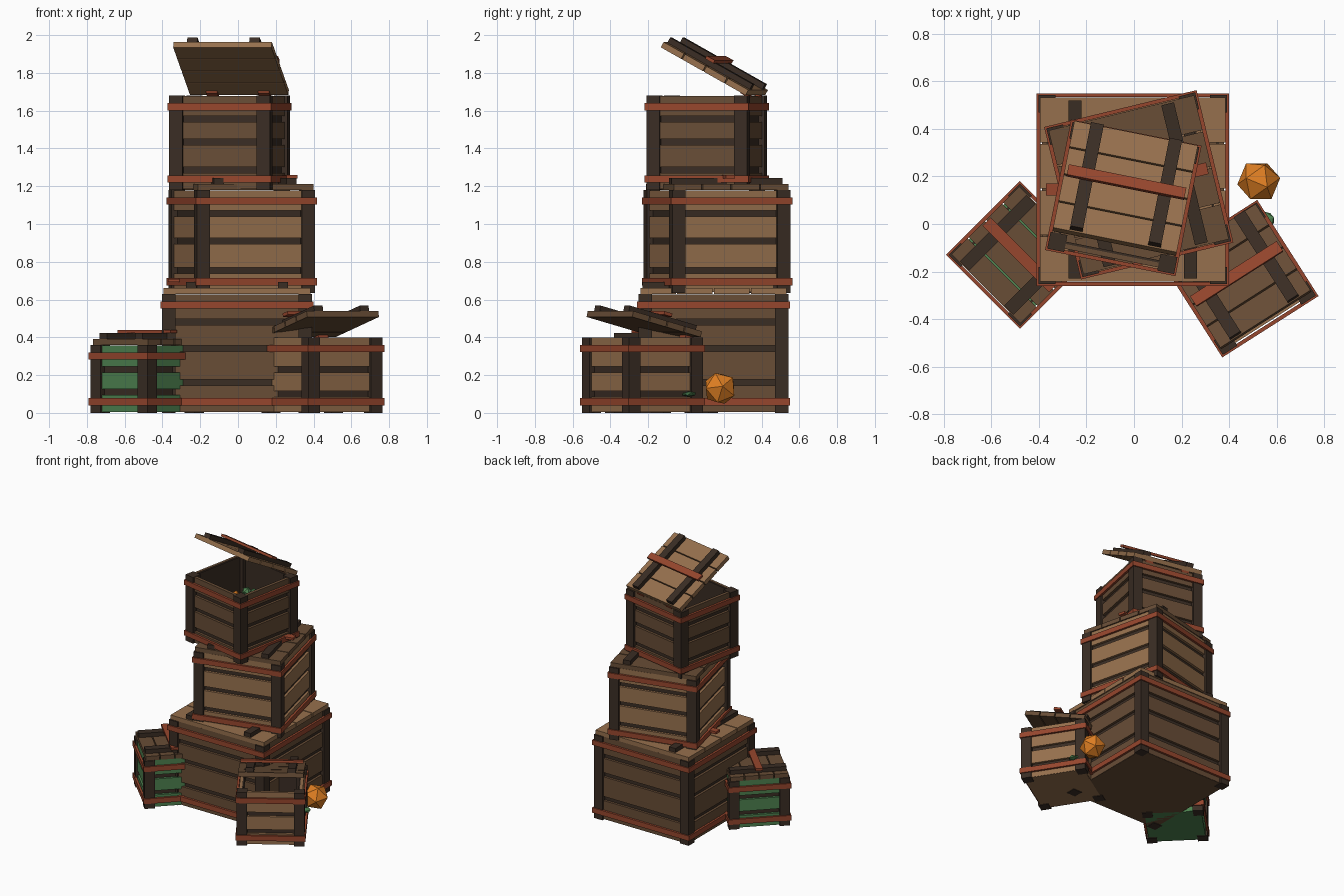
import bpy, bmesh, math, random
from mathutils import Matrix, Vector

if "Cube" in bpy.data.objects:
    bpy.data.objects.remove(bpy.data.objects["Cube"])

random.seed(4)


def srgb(r, g, b):
    f = lambda c: (c / 255 / 12.92) if c < 10 else ((c / 255 + 0.055) / 1.055) ** 2.4
    return (f(r), f(g), f(b), 1)


def material(name, *rgb):
    m = bpy.data.materials.new(name)
    m.diffuse_color = srgb(*rgb)
    m.use_nodes = True
    m.node_tree.nodes["Principled BSDF"].inputs["Base Color"].default_value = m.diffuse_color
    return m


LIGHT = material("light wood", 150, 112, 77)
BROWN = material("brown wood", 104, 77, 54)
DARK = material("dark wood", 58, 45, 36)
RED = material("red strap", 150, 70, 45)
GREEN = material("green paint", 78, 130, 80)
ORANGE = material("orange gem", 222, 126, 34)


def finish(name, bm, mat):
    me = bpy.data.meshes.new(name)
    bm.to_mesh(me)
    bm.free()
    me.materials.append(mat)
    ob = bpy.data.objects.new(name, me)
    bpy.context.collection.objects.link(ob)
    return ob


def boxes(name, items, mat, mw):
    """One object made of (centre, size) boxes, placed by matrix mw."""
    bm = bmesh.new()
    for c, s in items:
        bmesh.ops.create_cube(bm, size=1, matrix=mw @ Matrix.Translation(c) @ Matrix.Diagonal((*s, 1)))
    return finish(name, bm, mat)


def ring(half, thick, z0, z1):
    """Four boxes forming a square ring whose outside is at +-half."""
    z, h, r = (z0 + z1) / 2, z1 - z0, half - thick / 2
    out = []
    for s in (-1, 1):
        out.append(((0, s * r, z), (2 * half, thick, h)))
        out.append(((s * r, 0, z), (thick, 2 * half - 2 * thick, h)))
    return out


def gem(name, loc, r, mat, rot=(0, 0, 0), squash=1):
    bm = bmesh.new()
    m = Matrix.Translation(loc)
    for a, ax in zip(rot, "XYZ"):
        m = m @ Matrix.Rotation(a, 4, ax)
    bmesh.ops.create_icosphere(bm, subdivisions=1, radius=r,
                               matrix=m @ Matrix.Diagonal((1, 1, squash, 1)))
    return finish(name, bm, mat)


def lid(name, size, mw, mat, tilt):
    """Planked lid hinged on the back edge, with battens, strap and hinges."""
    L = size - 0.03
    mw = mw @ Matrix.Translation((0, L / 2, 0)) @ Matrix.Rotation(-math.radians(tilt), 4, "X")
    pitch = L / 4
    boxes(name + "_lid_planks",
          [((0, -pitch * (i + 0.5), 0.016), (L, pitch - 0.007, 0.032)) for i in range(4)], mat, mw)
    boxes(name + "_lid_battens",
          [((s * 0.3 * size, -L / 2, 0.047), (0.055, L * 0.96, 0.032)) for s in (-1, 1)], DARK, mw)
    boxes(name + "_lid_strap", [((0, -L / 2, 0.071), (0.9 * size, 0.05, 0.018))], RED, mw)
    if tilt:
        boxes(name + "_hinges",
              [((s * 0.25 * size, -0.025, -0.006), (0.06, 0.05, 0.014)) for s in (-1, 1)], RED, mw)


def crate(name, centre, size, height, angle, gaps, wood, lid_wood, tilt=0):
    mw = Matrix.Translation(centre) @ Matrix.Rotation(math.radians(angle), 4, "Z")
    h = size / 2
    # corner posts
    p = 0.072
    o = h - 0.008 - p / 2
    boxes(name + "_posts", [((x * o, y * o, height / 2), (p, p, height))
                            for x in (-1, 1) for y in (-1, 1)], DARK, mw)
    # side planks with gaps between them
    g = 0.016
    edges = [0.005] + [e for z in gaps for e in (z - g, z + g)] + [height - 0.002]
    sides = []
    for z0, z1 in zip(edges[::2], edges[1::2]):
        sides += ring(h - 0.022, 0.02, z0, z1)
    boxes(name + "_planks", sides, wood, mw)
    # dark lining behind the gaps, and the floor
    boxes(name + "_lining", ring(h - 0.04, 0.012, 0.02, height - 0.006), DARK, mw)
    boxes(name + "_floor", [((0, 0, 0.014), (size - 0.05, size - 0.05, 0.02))], wood, mw)
    # straps around bottom and top
    boxes(name + "_bands", ring(h, 0.016, 0.04, 0.078)
          + ring(h, 0.016, height - 0.078, height - 0.04), RED, mw)
    lid(name, size, mw @ Matrix.Translation((0, 0, height)), lid_wood, tilt)


crate("large_crate", (-0.005, 0.145, 0), 0.81, 0.63, 0, (0.16, 0.34, 0.48), BROWN, LIGHT)
crate("middle_crate", (0.02, 0.165, 0.635), 0.66, 0.545, 13.6, (0.12, 0.275, 0.42), LIGHT, BROWN)
crate("top_crate", (-0.045, 0.11, 1.18), 0.56, 0.5, -11.3, (0.105, 0.255, 0.375), BROWN, LIGHT, 29)
crate("right_crate", (0.445, -0.23, 0), 0.48, 0.4, 32.5, (0.1, 0.23), LIGHT, BROWN, 14)
crate("green_crate", (-0.48, -0.13, 0), 0.44, 0.36, -45, (0.11, 0.23), GREEN, BROWN)

# large gem beside the stack
gem("large_gem", (0.525, 0.18, 0.13), 0.092, ORANGE, (0.3, 0.4, 0.2))

# small gems inside the open crates
for i in range(9):
    x, y = random.uniform(-0.09, 0.09), random.uniform(-0.09, 0.09)
    gem("small_gem", (-0.09 + x, 0.16 + y, 1.49 + random.uniform(-0.03, 0.03)), 0.036,
        ORANGE if i % 3 == 0 else GREEN, (x * 9, y * 9, i))
gem("side_gem", (0.555, 0.015, 0.1), 0.04, GREEN, (0, 0, 0.4), 0.35)
